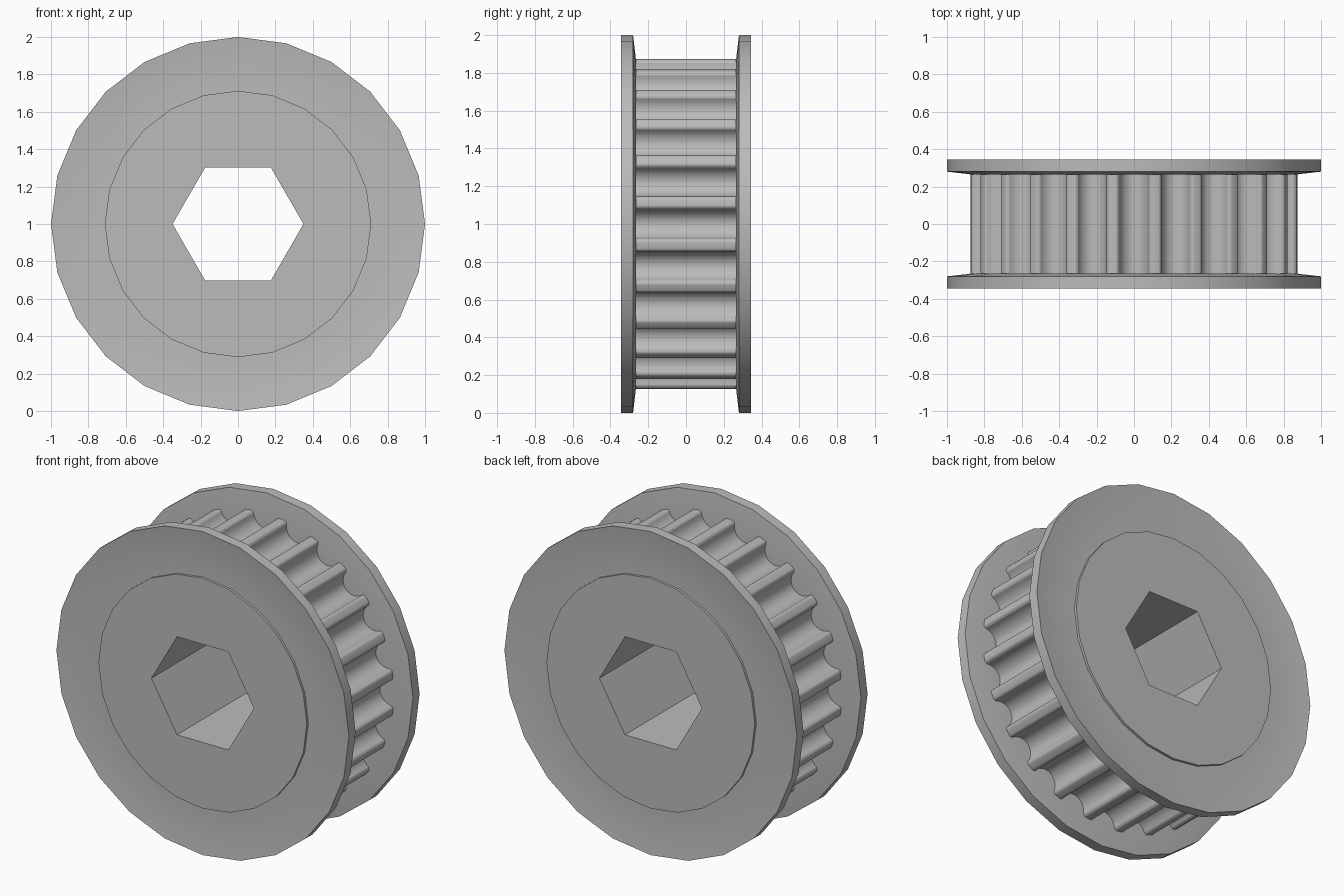
import bpy, bmesh
from math import sin, cos, pi, radians

cube = bpy.data.objects.get("Cube")
if cube:
    bpy.data.objects.remove(cube)

TEETH = 24
HALF_WIDTH = 0.345
BODY_HALF = 0.265
HUB_R = 0.712

grey = bpy.data.materials.new("machined grey")
grey.use_nodes = True
colour = (0.5, 0.5, 0.5, 1)
grey.diffuse_color = colour
grey.node_tree.nodes["Principled BSDF"].inputs["Base Color"].default_value = colour


def finish(name, bm):
    bmesh.ops.recalc_face_normals(bm, faces=bm.faces)
    mesh = bpy.data.meshes.new(name)
    bm.to_mesh(mesh)
    bm.free()
    mesh.materials.append(grey)
    obj = bpy.data.objects.new(name, mesh)
    bpy.context.collection.objects.link(obj)
    obj.location.z = 1
    bpy.ops.object.select_all(action='DESELECT')
    obj.select_set(True)
    bpy.context.view_layer.objects.active = obj
    bpy.ops.object.shade_smooth_by_angle(angle=radians(32))
    return obj


def polygon(radius, sides):
    return [(radius * cos(2 * pi * i / sides), radius * sin(2 * pi * i / sides))
            for i in range(sides)]


def ring_prism(name, outer, inner, half):
    """Extrude the area between two outlines along y."""
    bm = bmesh.new()
    edges = []
    for outline in (outer, inner):
        vs = [bm.verts.new((x, -half, z)) for x, z in outline]
        edges += [bm.edges.new((a, b)) for a, b in zip(vs, vs[1:] + vs[:1])]
    bmesh.ops.triangle_fill(bm, edges=edges, use_beauty=True, normal=(0, -1, 0))
    new = bmesh.ops.extrude_face_region(bm, geom=bm.faces[:])["geom"]
    bmesh.ops.translate(bm, vec=(0, 2 * half, 0),
                        verts=[v for v in new if isinstance(v, bmesh.types.BMVert)])
    return finish(name, bm)


def lathe(name, profile, side):
    """Turn a closed (radius, depth) profile around the y axis."""
    bm = bmesh.new()
    rings = [[bm.verts.new((x, side * y, z)) for x, z in polygon(r, TEETH)]
             for r, y in profile]
    for a, b in zip(rings, rings[1:] + rings[:1]):
        for i in range(TEETH):
            j = (i + 1) % TEETH
            bm.faces.new((a[i], a[j], b[j], b[i]))
    return finish(name, bm)


# Rounded groove with filleted tooth tips: (sideways offset, radius)
groove, fillet = 0.08, 0.02
half_groove = [(groove * sin(radians(a)), 0.865 - groove * cos(radians(a)))
               for a in range(0, 91, 15)]
half_groove += [(groove + fillet * (1 - cos(radians(a))), 0.86 + fillet * sin(radians(a)))
                for a in range(18, 91, 18)]
one_groove = [(-x, r) for x, r in half_groove[:0:-1]] + half_groove
tooth_outline = []
for k in range(TEETH):
    for offset, r in one_groove:
        angle = 2 * pi * k / TEETH + offset / 0.87
        tooth_outline.append((r * cos(angle), r * sin(angle)))

ring_prism("toothed_body", tooth_outline, polygon(HUB_R, TEETH), BODY_HALF)

# Hub with hexagonal bore
ring_prism("hub", polygon(HUB_R, TEETH), polygon(0.35, 6), HALF_WIDTH)

# Slightly dished flanges, a little lower than the hub faces
flange = [(HUB_R, BODY_HALF), (0.87, BODY_HALF), (1, 0.28),
          (1, HALF_WIDTH), (0.87, 0.33), (HUB_R, 0.33)]
lathe("front_flange", flange, -1)
lathe("back_flange", flange, 1)
